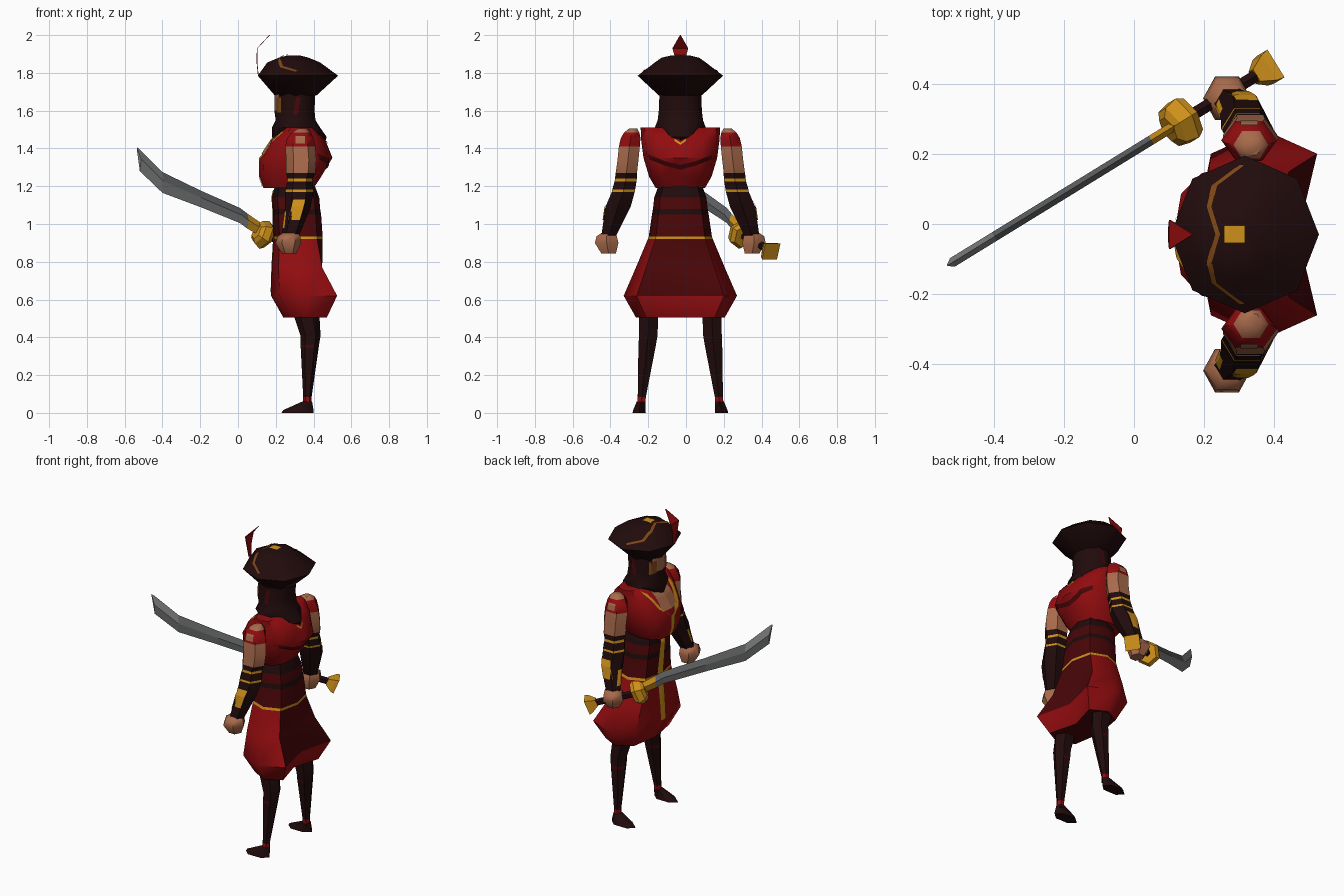
import bpy, math
from mathutils import Vector
from mathutils.bvhtree import BVHTree

if "Cube" in bpy.data.objects:
    bpy.data.objects.remove(bpy.data.objects["Cube"])

YC = -0.03  # body centre line; the figure faces -x


def lin(c):
    c /= 255
    return c / 12.92 if c <= 0.04045 else ((c + 0.055) / 1.055) ** 2.4


COLOURS = {"red": (146, 12, 15), "dark_red": (74, 6, 8), "dark_brown": (33, 11, 12),
           "gold": (206, 144, 26), "skin": (168, 106, 75), "steel": (128, 129, 130),
           "dark_steel": (98, 100, 101), "bronze": (124, 70, 22)}
NAMES = list(COLOURS)
MATS = []
for k, rgb in COLOURS.items():
    m = bpy.data.materials.new(k)
    m.diffuse_color = (*[lin(c) for c in rgb], 1)
    m.use_nodes = True
    m.node_tree.nodes["Principled BSDF"].inputs["Base Color"].default_value = m.diffuse_color
    MATS.append(m)


def make(name, verts, faces, colour, smooth=True):
    """Mesh object; colour is a name or a rule(face centre, normal)."""
    me = bpy.data.meshes.new(name)
    me.from_pydata(verts, [], faces)
    for m in MATS:
        me.materials.append(m)
    me.update()
    ob = bpy.data.objects.new(name, me)
    bpy.context.collection.objects.link(ob)
    for p in me.polygons:
        c = colour(p.center, p.normal) if callable(colour) else colour
        p.material_index = NAMES.index(c)
    if smooth:
        bpy.ops.object.select_all(action='DESELECT')
        ob.select_set(True)
        bpy.context.view_layer.objects.active = ob
        bpy.ops.object.shade_smooth_by_angle(angle=math.radians(50))
    return ob


def loft(name, rings, colour, n=8, power=1.0, notch=(), mirror=False, smooth=True):
    """Stack of rings (z, x0, x1, y centre, y half), listed from bottom to top."""
    verts, faces = [], []
    for r, (z, x0, x1, yc, yh) in enumerate(rings):
        for i in range(n):
            a = math.tau * i / n
            c, s = math.cos(a), math.sin(a)
            c = math.copysign(abs(c) ** power, c) if abs(c) > 1e-6 else 0
            s = math.copysign(abs(s) ** power, s) if abs(s) > 1e-6 else 0
            x = (x0 + x1) / 2 + c * (x1 - x0) / 2
            if i == 0 and notch:
                x -= notch[r]
            y = yc + s * yh
            verts.append((x, 2 * YC - y if mirror else y, z))
    for r in range(len(rings) - 1):
        for i in range(n):
            j = (i + 1) % n
            faces.append((r * n + i, r * n + j, r * n + n + j, r * n + n + i))
    faces += [tuple(reversed(range(n))), tuple(range(len(verts) - n, len(verts)))]
    if mirror:
        faces = [f[::-1] for f in faces]
    return make(name, verts, faces, colour, smooth)


def ribbon(name, target, path, side, ray, colour, steps=6):
    """Thin painted strip projected along ray onto the target's surface."""
    me = target.data
    tree = BVHTree.FromPolygons([v.co for v in me.vertices], [p.vertices for p in me.polygons])
    ray, side = Vector(ray).normalized(), Vector(side)
    pts = []
    for a, b in zip(path, path[1:]):
        pts += [Vector(a).lerp(Vector(b), t / steps) for t in range(steps)]
    pts.append(Vector(path[-1]))
    rows = []
    for p in pts:
        hits = [tree.ray_cast(p + side * k - ray * 2, ray)[0] for k in (-1, 0, 1)]
        rows.append([h - ray * 0.005 for h in hits] if None not in hits else None)
    verts, faces = [], []
    for a, b in zip(rows, rows[1:]):
        if a and b:
            o = len(verts)
            verts += a + b
            faces += [(o, o + 1, o + 4, o + 3), (o + 1, o + 2, o + 5, o + 4)]
    return make(name, verts, faces, colour, False)


# Skirt and waist, with a hollow at the middle of the back hem
def skirt_colour(c, n):
    if c.z > 0.935:
        return "dark_brown" if 1.05 < c.z < 1.09 or c.z > 1.14 else "dark_red"
    if c.z > 0.918:
        return "gold"
    if n.z < -0.8:
        return "dark_red"
    return "dark_red" if n.x > 0.6 and c.z > 0.62 else "red"


skirt = loft("skirt", [
    (0.505, 0.24, 0.50, YC, 0.235), (0.62, 0.175, 0.57, YC, 0.30), (0.77, 0.18, 0.48, YC, 0.235),
    (0.92, 0.19, 0.448, YC, 0.172), (0.935, 0.19, 0.448, YC, 0.167), (1.05, 0.185, 0.44, YC, 0.15),
    (1.08, 0.185, 0.435, YC, 0.145), (1.14, 0.18, 0.43, YC, 0.138), (1.22, 0.20, 0.40, YC, 0.11)],
    skirt_colour, n=8, power=0.75, notch=(0.08, 0.10, 0.045, 0, 0, 0, 0, 0, 0))
ribbon("front_sash", skirt, [(0, YC, 1.18), (0, YC + 0.02, 0.95), (0, YC + 0.01, 0.64)],
       (0, 0.022, 0), (1, 0, 0), "gold")

# Vest with open neckline
vest = loft("vest", [
    (1.19, 0.135, 0.40, YC, 0.13), (1.25, 0.115, 0.44, YC, 0.165), (1.35, 0.115, 0.50, YC, 0.195),
    (1.45, 0.18, 0.46, YC, 0.208), (1.51, 0.25, 0.40, YC, 0.21)],
    "red", n=12, power=0.75)
ribbon("chest_skin", vest, [(0, YC, 1.49), (0, YC, 1.42), (0, YC, 1.37)], (0, 0.075, 0), (1, 0, 0), "skin")
for s in (-1, 1):
    ribbon("neck_trim", vest, [(0, YC + s * 0.13, 1.49), (0, YC + s * 0.08, 1.38), (0, YC, 1.32)],
           (0, 0.014, 0.01), (1, 0, 0), "gold")
    ribbon("vest_fold", vest, [(1, YC + s * 0.18, 1.36), (1, YC + s * 0.08, 1.32), (1, YC, 1.30)],
           (0, 0, 0.012), (-1, 0, 0), "dark_red")
    ribbon("nape_trim", vest, [(1, YC + s * 0.03, 1.445), (1, YC, 1.425)],
           (0, 0, 0.006), (-1, 0, 0), "gold")
ribbon("vest_front_trim", vest, [(0, YC, 1.33), (0, YC, 1.20)], (0, 0.016, 0), (1, 0, 0), "gold")

# Head with long hair and a part-covered face on the front
head = loft("head_and_hair", [
    (1.43, 0.20, 0.46, YC, 0.05), (1.46, 0.18, 0.47, YC, 0.09), (1.51, 0.18, 0.435, YC, 0.142),
    (1.55, 0.20, 0.41, YC, 0.126), (1.60, 0.192, 0.405, YC, 0.12), (1.71, 0.195, 0.41, YC, 0.115)],
    lambda c, n: "skin" if n.x < -0.8 and c.z > 1.6 else "dark_brown", n=10)
for s in (-1, 1):
    ribbon("cheek", head, [(0.215, 0, 1.67), (0.215, 0, 1.59)], (0.012, 0, 0), (0, -s, 0), "bronze")
    ribbon("hair_ribbon", head, [(0.32, 0, 1.67), (0.305, 0, 1.58)], (0.012, 0, 0), (0, -s, 0), "dark_red")

# Wide cocked hat with trim and plume
hat = loft("hat", [
    (1.68, 0.195, 0.415, YC, 0.113), (1.785, 0.105, 0.53, YC, 0.226), (1.855, 0.155, 0.435, YC, 0.135),
    (1.88, 0.215, 0.375, YC, 0.10), (1.892, 0.26, 0.33, YC, 0.05)], "dark_brown")
ribbon("hat_badge", hat, [(0.258, YC, 2), (0.318, YC, 2)], (0, 0.025, 0), (0, 0, -1), "gold")
for s in (-1, 1):
    ribbon("hat_trim", hat, [(0.31, YC + s * 0.20, 2), (0.23, YC + s * 0.14, 2),
                             (0.215, YC + s * 0.08, 2), (0.24, YC, 2)],
           (0.008, 0, 0), (0, 0, -1), "bronze")
plume = [(0.105, 1.79, 0.012), (0.098, 1.86, 0.022), (0.10, 1.93, 0.042), (0.165, 2.0, 0.002)]
pv = [(x + t, YC + s * w, z) for x, z, w in plume for s in (-1, 1) for t in (0, 0.004)]
pf = [(0, 1, 3, 2), (12, 14, 15, 13)]
for k in (0, 4, 8):
    pf += [(k, k + 2, k + 6, k + 4), (k + 1, k + 5, k + 7, k + 3),
           (k, k + 4, k + 5, k + 1), (k + 2, k + 3, k + 7, k + 6)]
make("hat_plume", pv, pf, "red", False)


# Limbs, mirrored about the body centre line
def arm_colour(c, n):
    if c.z > 1.41:
        return "skin" if c.z > 1.49 else "red"
    if c.z > 1.27:
        return "skin"
    return "gold" if 1.225 < c.z < 1.24 or 1.17 < c.z < 1.18 else "dark_brown"


for mirror, side in ((False, "left"), (True, "right")):
    s = -1 if mirror else 1
    arm = loft(side + "_arm", [
        (0.94, 0.23, 0.325, -0.408, 0.046), (1.09, 0.25, 0.385, -0.36, 0.077),
        (1.17, 0.25, 0.40, -0.332, 0.07), (1.182, 0.252, 0.40, -0.33, 0.07),
        (1.225, 0.26, 0.395, -0.32, 0.067), (1.24, 0.262, 0.395, -0.318, 0.067),
        (1.27, 0.255, 0.41, -0.316, 0.065), (1.34, 0.255, 0.415, -0.307, 0.064),
        (1.41, 0.25, 0.41, -0.30, 0.064), (1.455, 0.26, 0.40, -0.293, 0.06),
        (1.485, 0.285, 0.385, -0.287, 0.046), (1.505, 0.315, 0.365, -0.28, 0.025)],
        arm_colour, n=6, mirror=mirror)
    ribbon(side + "_bracer_plate", arm, [(0.325, 0, 1.13), (0.295, 0, 1.02)],
           (0.032, 0, 0), (0, s, 0), "gold")
    ys = -0.375 if s > 0 else 2 * YC + 0.375
    ribbon(side + "_bracer_front_plate", arm, [(0, ys, 1.07), (0, ys - s * 0.03, 0.98)],
           (0, 0.016, 0), (1, 0, 0), "gold")
    ribbon(side + "_shoulder_patch", arm, [(0.33, 0, 1.465), (0.33, 0, 1.425)],
           (0.025, 0, 0), (0, s, 0), "skin")
    loft(side + "_hand", [
        (0.845, 0.23, 0.31, -0.41, 0.045), (0.90, 0.198, 0.335, -0.42, 0.072),
        (0.935, 0.21, 0.33, -0.42, 0.062), (0.955, 0.24, 0.315, -0.412, 0.036)],
        "skin", n=6, mirror=mirror)
    loft(side + "_leg", [
        (0.04, 0.345, 0.39, -0.236, 0.026), (0.06, 0.345, 0.39, -0.236, 0.025),
        (0.085, 0.345, 0.39, -0.234, 0.025), (0.345, 0.332, 0.427, -0.207, 0.052),
        (0.36, 0.331, 0.429, -0.205, 0.053), (0.41, 0.33, 0.437, -0.20, 0.057),
        (0.50, 0.30, 0.432, -0.198, 0.058), (0.62, 0.27, 0.43, -0.18, 0.06)],
        lambda c, n: "red" if 0.06 < c.z < 0.08 else
        "dark_red" if 0.345 < c.z < 0.36 and n.x < 0.3 else "dark_brown", n=6, mirror=mirror)
    loft(side + "_foot", [
        (0.0, 0.23, 0.40, -0.248, 0.04), (0.015, 0.24, 0.40, -0.247, 0.037),
        (0.06, 0.34, 0.392, -0.238, 0.026)], "dark_brown", n=6, power=0.9, mirror=mirror)

# Curved sword, lying in an upright plane that crosses the raised hand
N = Vector((-0.524, 0.852, 0))


def sword_y(x):
    return 0.29 + (x - 0.13) * 0.615


stations = [(0.13, 0.93, 1.0), (0.05, 0.975, 1.055), (0.01, 1.005, 1.085), (-0.2, 1.09, 1.178),
            (-0.4, 1.165, 1.275), (-0.52, 1.28, 1.395), (-0.535, 1.39, 1.407)]
bv, bf = [], []
for i, (x, lo, hi) in enumerate(stations):
    p = Vector((x, sword_y(x), 0))
    t = 0.002 if i == len(stations) - 1 else 0.014
    mid = Vector((0, 0, lo * 0.45 + hi * 0.55))
    bv += [p + Vector((0, 0, lo)), p + mid + N * t, p + Vector((0, 0, hi)), p + mid - N * t]
for i in range(len(stations) - 1):
    for k in range(4):
        a, b = i * 4 + k, i * 4 + (k + 1) % 4
        bf.append((a, a + 4, b + 4, b))
bf += [(0, 1, 2, 3), tuple(len(bv) - 1 - k for k in range(4))]
make("sword_blade", bv, bf, lambda c, n: "gold" if c.x > 0.06 else
     ("dark_steel" if n.z > 0 and c.x > -0.4 else "steel"), False)


def along_sword(name, sections, colour, n):
    """Loft along the grip; sections are (x, z, half width, half height)."""
    verts, faces = [], []
    up = Vector((0.33, 0.2, 0.92))
    for x, z, w, h in sections:
        for i in range(n):
            a = math.tau * (i + 0.5) / n
            verts.append(Vector((x, sword_y(x), z)) + N * math.cos(a) * w + up * math.sin(a) * h)
    for r in range(len(sections) - 1):
        for i in range(n):
            j = (i + 1) % n
            faces.append((r * n + i, r * n + n + i, r * n + n + j, r * n + j))
    faces += [tuple(range(n)), tuple(reversed(range(len(verts) - n, len(verts))))]
    make(name, verts, faces, colour, False)


along_sword("sword_grip", [(0.37, 0.865, 0.02, 0.022), (0.13, 0.945, 0.02, 0.022)], "dark_brown", 6)
along_sword("sword_guard", [(0.16, 0.935, 0.06, 0.065), (0.14, 0.942, 0.075, 0.08),
                            (0.11, 0.957, 0.065, 0.065), (0.098, 0.963, 0.04, 0.045)], "gold", 6)
along_sword("sword_pommel", [(0.392, 0.855, 0.066, 0.064), (0.375, 0.862, 0.06, 0.056),
                             (0.345, 0.875, 0.028, 0.028)], "gold", 4)
